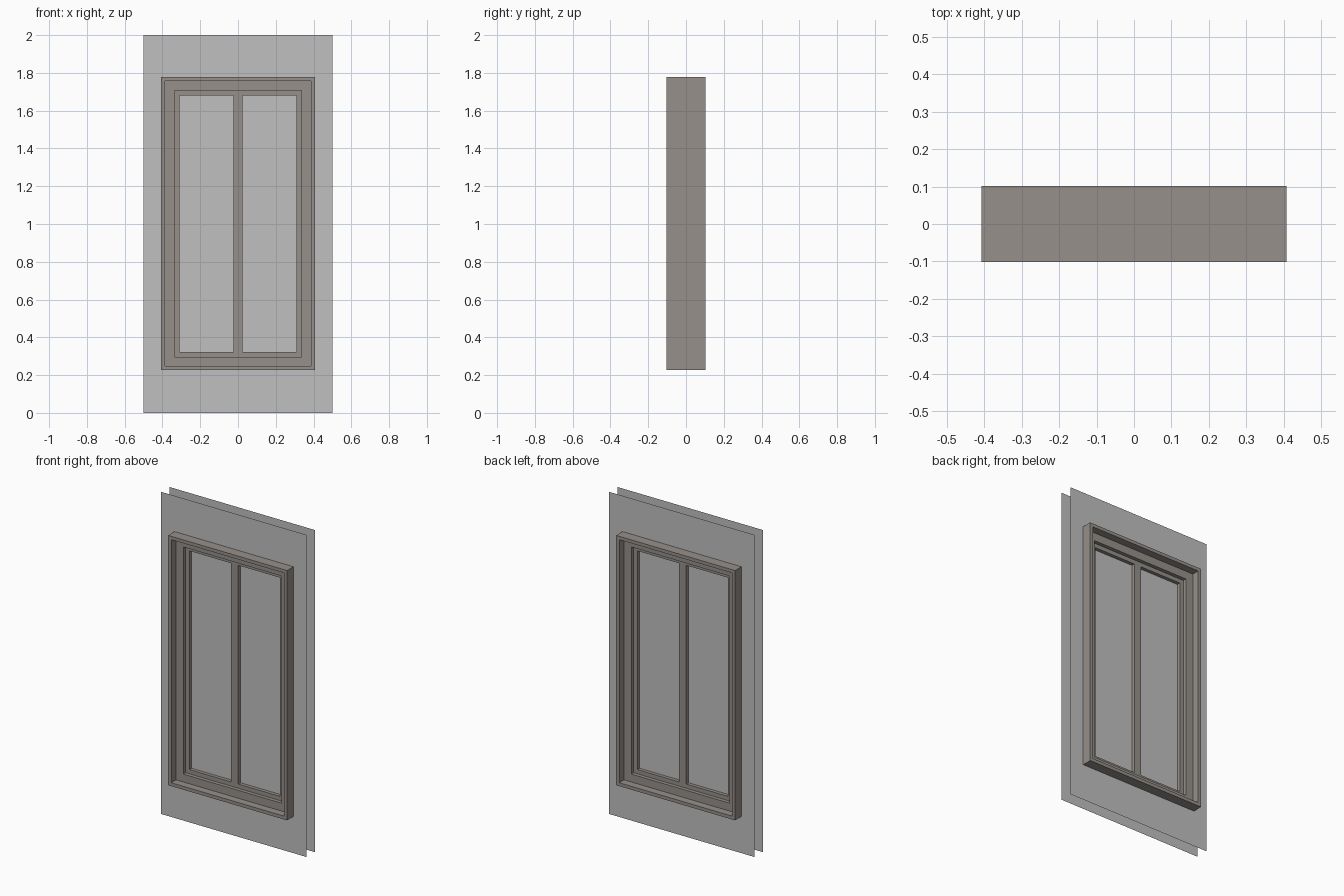
import bpy, bmesh

if "Cube" in bpy.data.objects:
    bpy.data.objects.remove(bpy.data.objects["Cube"])


def material(name, rgb):
    m = bpy.data.materials.new(name)
    m.diffuse_color = (*rgb, 1)
    m.use_nodes = True
    m.node_tree.nodes["Principled BSDF"].inputs["Base Color"].default_value = m.diffuse_color
    return m


GREY = material("light_grey", (0.527, 0.527, 0.527))
TAUPE = material("warm_grey", (0.305, 0.279, 0.254))


def finish(name, bm, mat):
    me = bpy.data.meshes.new(name)
    bm.to_mesh(me)
    bm.free()
    me.materials.append(mat)
    ob = bpy.data.objects.new(name, me)
    bpy.context.collection.objects.link(ob)
    return ob


def corners(bm, rect, y):
    x, z0, z1 = rect  # half width, bottom, top
    return [bm.verts.new(c) for c in ((-x, y, z0), (x, y, z0), (x, y, z1), (-x, y, z1))]


def ring(name, outer, inner, depth, mat):
    """Rectangular frame, solid from -depth to +depth."""
    bm = bmesh.new()
    loops = [corners(bm, r, y) for r, y in
             ((outer, -depth), (inner, -depth), (inner, depth), (outer, depth))]
    for a, b in zip(loops, loops[1:] + loops[:1]):
        for i in range(4):
            j = (i + 1) % 4
            bm.faces.new((a[i], a[j], b[j], b[i]))
    bmesh.ops.recalc_face_normals(bm, faces=bm.faces)
    return finish(name, bm, mat)


def sheet(name, outer, hole, y, mat):
    """Flat wall skin with a rectangular opening."""
    bm = bmesh.new()
    a, b = corners(bm, outer, y), corners(bm, hole, y)
    for i in range(4):
        j = (i + 1) % 4
        f = bm.faces.new((a[i], a[j], b[j], b[i]))
        f.normal_update()
        if f.normal.y * y < 0:
            f.normal_flip()
    return finish(name, bm, mat)


def box(name, x0, x1, depth, z0, z1, mat):
    bm = bmesh.new()
    bmesh.ops.create_cube(bm, size=1)
    for v in bm.verts:
        v.co = ((x0 + x1) / 2 + v.co.x * (x1 - x0), v.co.y * 2 * depth,
                (z0 + z1) / 2 + v.co.z * (z1 - z0))
    return finish(name, bm, mat)


# Nested rectangles: half width, bottom, top
WALL = (0.5, 0.0, 2.0)
R0 = (0.408, 0.227, 1.778)
R1 = (0.387, 0.248, 1.757)
R2 = (0.337, 0.297, 1.707)
R3 = (0.311, 0.323, 1.681)

# Wall skins, front and back
sheet("wall_front", WALL, (0.4, 0.235, 1.77), -0.04, GREY)
sheet("wall_back", WALL, (0.4, 0.235, 1.77), 0.04, GREY)

# Stepped window frame
ring("outer_frame", R0, R1, 0.102, TAUPE)
ring("middle_frame", R1, R2, 0.055, TAUPE)
ring("sash", R2, R3, 0.032, TAUPE)

# Centre bar and two panes
box("centre_bar", -0.024, 0.024, 0.032, R3[1], R3[2], TAUPE)
for side, x0, x1 in (("left", -R3[0], -0.024), ("right", 0.024, R3[0])):
    box("pane_" + side, x0, x1, 0.01, R3[1], R3[2], GREY)
